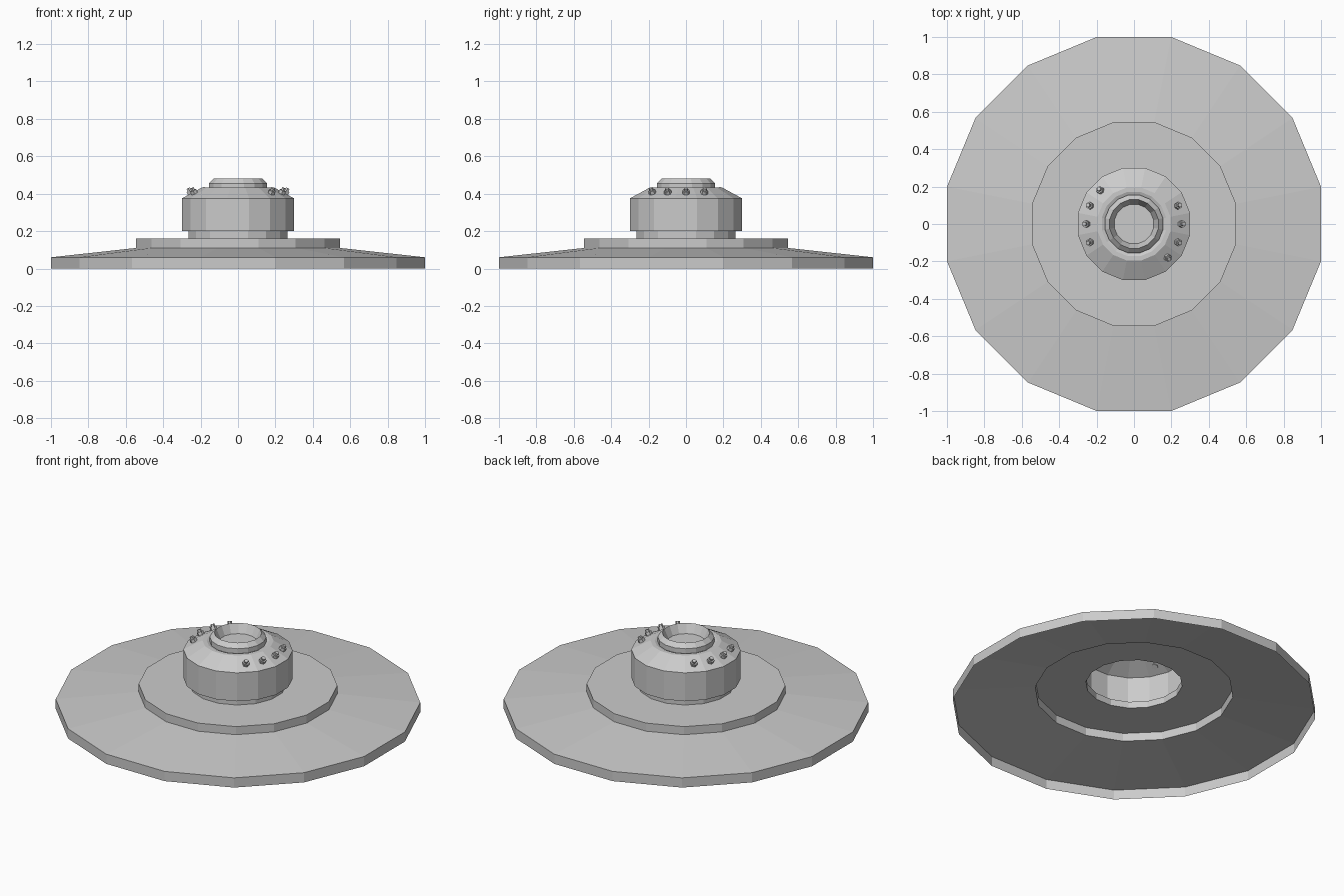
import bpy, bmesh
from math import cos, sin, pi, radians
from mathutils import Vector

if "Cube" in bpy.data.objects:
    bpy.data.objects.remove(bpy.data.objects["Cube"])

SIDES = 16


def finish(bm, name):
    mesh = bpy.data.meshes.new(name)
    bm.to_mesh(mesh)
    bm.free()
    obj = bpy.data.objects.new(name, mesh)
    bpy.context.collection.objects.link(obj)
    return obj


def lathe(name, profile, cap_end=False):
    """Turn a profile of (flat radius, z) into an open faceted shell."""
    bm = bmesh.new()
    rings = []
    for r, z in profile:
        r /= cos(pi / SIDES)
        rings.append([bm.verts.new((r * cos((i + .5) * 2 * pi / SIDES),
                                    r * sin((i + .5) * 2 * pi / SIDES), z))
                      for i in range(SIDES)])
    for a, b in zip(rings, rings[1:]):
        for i in range(SIDES):
            j = (i + 1) % SIDES
            bm.faces.new((a[i], a[j], b[j], b[i]))
    if cap_end:
        bm.faces.new(rings[-1])
    return finish(bm, name)


def bolt(name, angle):
    """Hexagonal nut with a narrower stud, standing on the hub's slope."""
    axis = Vector((.46 * cos(angle), .46 * sin(angle), .89)).normalized()
    base = Vector((.25 * cos(angle), .25 * sin(angle), .398))
    rot = Vector((0, 0, 1)).rotation_difference(axis).to_matrix().to_4x4()
    bm = bmesh.new()
    for radius, low, high in ((.02, 0, .022), (.012, .022, .036)):
        part = bmesh.ops.create_cone(bm, cap_ends=True, segments=6, radius1=radius,
                                     radius2=radius, depth=high - low)["verts"]
        bmesh.ops.translate(bm, verts=part, vec=(0, 0, (low + high) / 2))
    bm.transform(rot)
    bmesh.ops.translate(bm, verts=bm.verts, vec=base)
    return finish(bm, name)


# Stepped base plate, open underneath
lathe("base_plate", [(1, 0), (1, .06), (.545, .11), (.545, .16), (.265, .16)])

# Hub with neck, sloped shoulder, groove and hollow cup on top
lathe("hub", [(.265, .16), (.265, .20), (.30, .20), (.30, .375), (.195, .432),
              (.172, .432), (.155, .425), (.155, .455), (.13, .48),
              (.105, .425)], cap_end=True)

# Four bolts on the right shoulder, repeated half a turn round on the left
for side in (0, 180):
    for i, a in enumerate((-45, -22.5, 0, 22.5)):
        bolt(f"bolt_{'right' if side == 0 else 'left'}_{i + 1}", radians(a + side))
